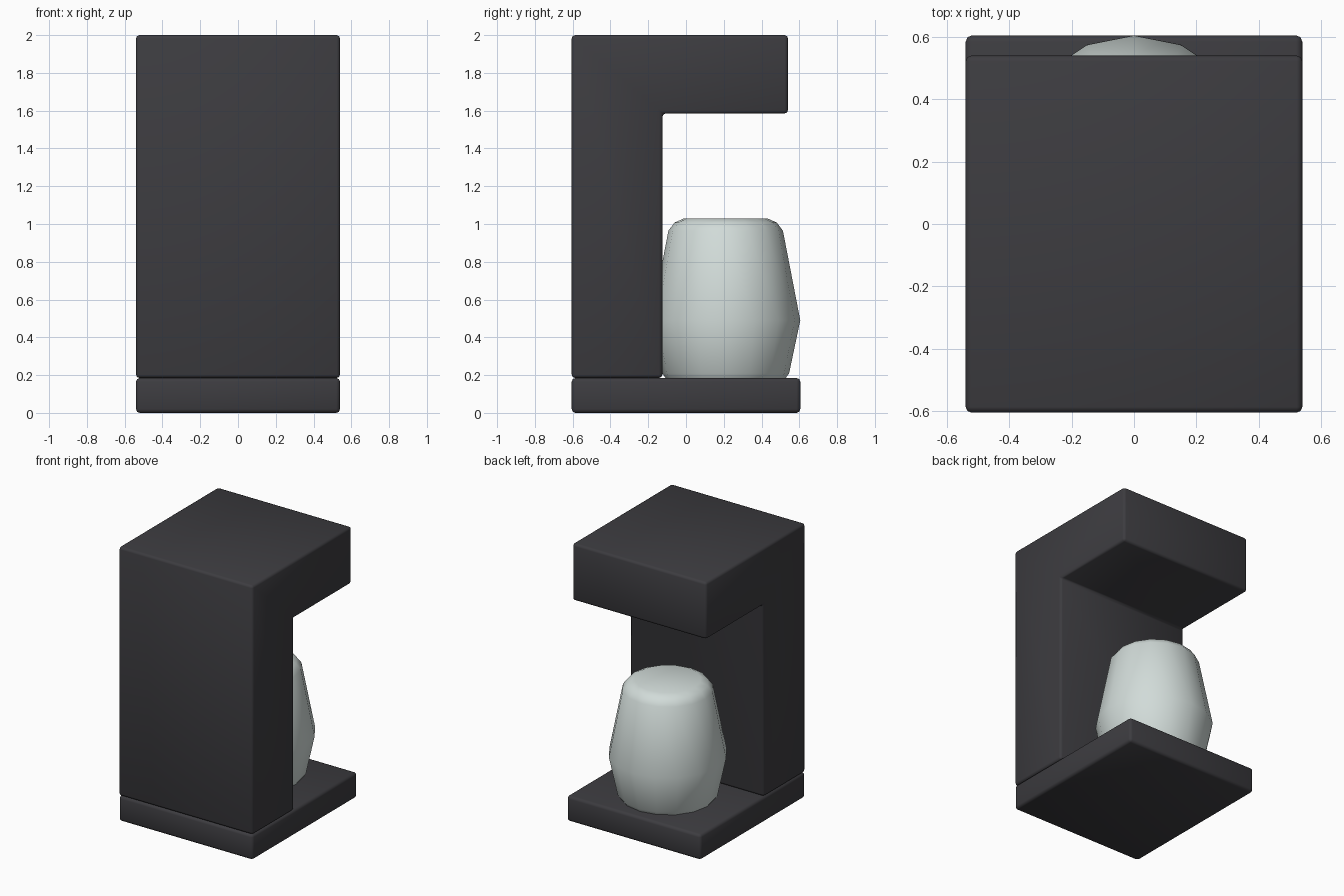
import bpy, bmesh, math

if "Cube" in bpy.data.objects:
    bpy.data.objects.remove(bpy.data.objects["Cube"])


def material(name, rgb):
    m = bpy.data.materials.new(name)
    m.diffuse_color = (*rgb, 1)
    m.use_nodes = True
    m.node_tree.nodes["Principled BSDF"].inputs["Base Color"].default_value = m.diffuse_color
    return m


charcoal = material("charcoal plastic", (0.046, 0.045, 0.051))
glass = material("pale glass", (0.64, 0.71, 0.69))


def finish(name, bm, mat, angle, bevel=0):
    bmesh.ops.recalc_face_normals(bm, faces=bm.faces[:])
    me = bpy.data.meshes.new(name)
    bm.to_mesh(me)
    bm.free()
    ob = bpy.data.objects.new(name, me)
    bpy.context.collection.objects.link(ob)
    me.materials.append(mat)
    if bevel:
        mod = ob.modifiers.new("soft edges", 'BEVEL')
        mod.width = bevel
        mod.segments = 2
        mod.limit_method = 'ANGLE'
    bpy.ops.object.select_all(action='DESELECT')
    bpy.context.view_layer.objects.active = ob
    ob.select_set(True)
    if bevel:
        bpy.ops.object.modifier_apply(modifier="soft edges")
    bpy.ops.object.shade_smooth_by_angle(angle=math.radians(angle))
    return ob


def side_profile(name, points, half_width, mat, bevel):
    """Extrude a (y, z) outline across x."""
    bm = bmesh.new()
    face = bm.faces.new([bm.verts.new((-half_width, y, z)) for y, z in points])
    new = bmesh.ops.extrude_face_region(bm, geom=[face])["geom"]
    bmesh.ops.translate(bm, vec=(2 * half_width, 0, 0),
                        verts=[v for v in new if isinstance(v, bmesh.types.BMVert)])
    return finish(name, bm, mat, 50, bevel)


def lathe(name, profile, centre_y, sides, mat):
    """Revolve an (r, z) profile and cap both ends."""
    bm = bmesh.new()
    rings = []
    for r, z in profile:
        rings.append([bm.verts.new((r * math.sin(2 * math.pi * i / sides),
                                    centre_y + r * math.cos(2 * math.pi * i / sides), z))
                      for i in range(sides)])
    for a, b in zip(rings, rings[1:]):
        for i in range(sides):
            j = (i + 1) % sides
            bm.faces.new((a[i], a[j], b[j], b[i]))
    bm.faces.new(rings[0])
    bm.faces.new(rings[-1])
    return finish(name, bm, mat, 40)


# base plate
side_profile("base", [(-0.605, 0), (0.605, 0), (0.605, 0.185), (-0.605, 0.185)],
             0.54, charcoal, 0.02)

# upright tower with overhanging brewing head
side_profile("tower_and_head",
             [(-0.605, 0.185), (-0.125, 0.185), (-0.125, 1.585), (0.54, 1.585),
              (0.54, 2.0), (-0.605, 2.0)],
             0.54, charcoal, 0.018)

# glass jug
lathe("jug", [(0.315, 0.18), (0.336, 0.21), (0.395, 0.49), (0.303, 0.965),
              (0.27, 1.008), (0.22, 1.03)], 0.21, 16, glass)
